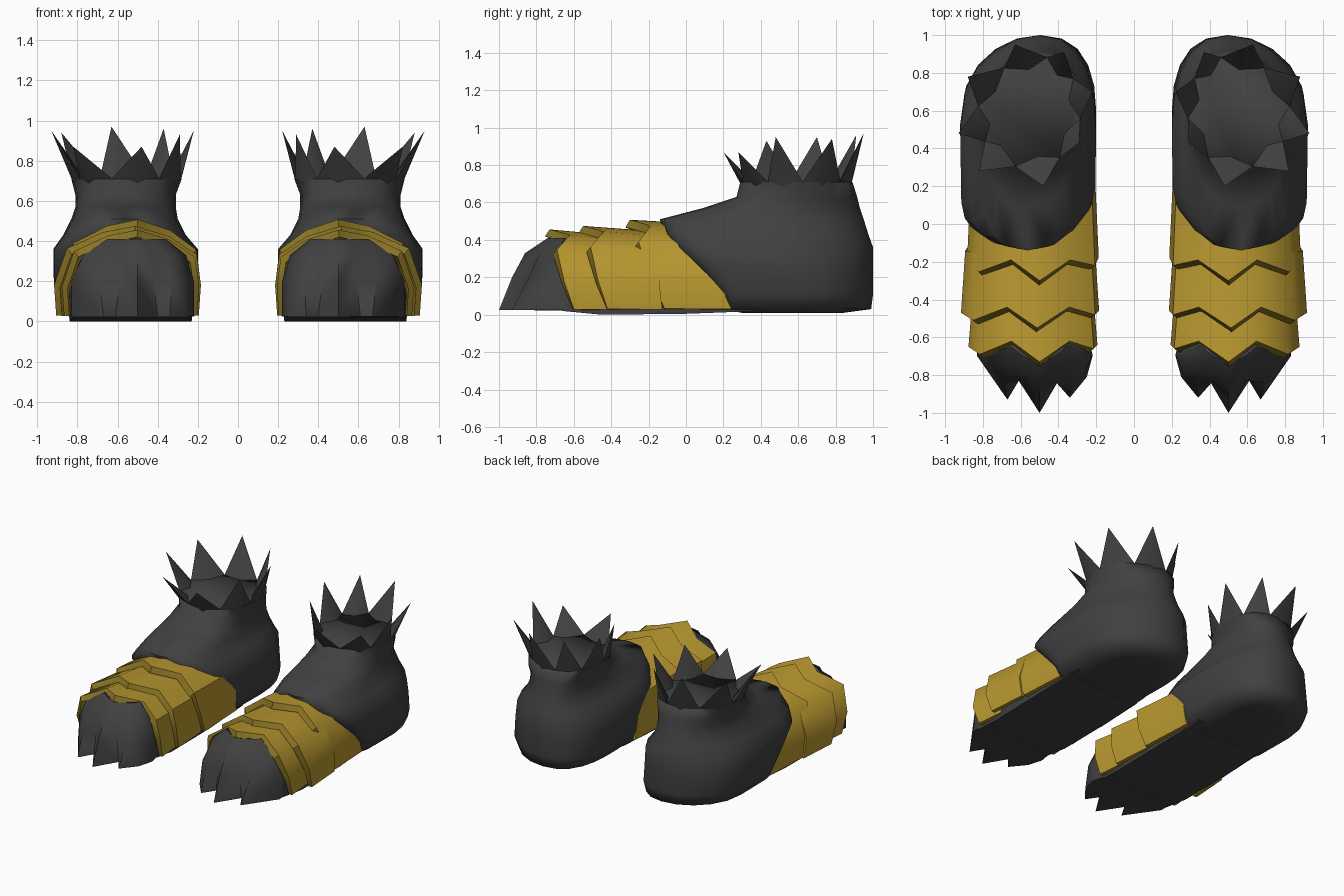
import bpy, bmesh, math

if "Cube" in bpy.data.objects:
    bpy.data.objects.remove(bpy.data.objects["Cube"])


def material(name, rgb):
    m = bpy.data.materials.new(name)
    m.diffuse_color = (*rgb, 1)
    m.use_nodes = True
    m.node_tree.nodes["Principled BSDF"].inputs["Base Color"].default_value = m.diffuse_color
    return m


DARK = material("charcoal hide", (0.052, 0.052, 0.052))
GOLD = material("gold plate", (0.48, 0.31, 0.029))
OLIVE = material("dark gold rim", (0.25, 0.172, 0.017))


def finish(name, bm, mats, angle=40):
    """Turn a bmesh into a smooth-shaded object mirrored to the other foot."""
    bmesh.ops.recalc_face_normals(bm, faces=bm.faces)
    me = bpy.data.meshes.new(name)
    bm.to_mesh(me)
    bm.free()
    ob = bpy.data.objects.new(name, me)
    bpy.context.collection.objects.link(ob)
    for m in mats:
        me.materials.append(m)
    bpy.ops.object.select_all(action='DESELECT')
    ob.select_set(True)
    bpy.context.view_layer.objects.active = ob
    bpy.ops.object.shade_smooth_by_angle(angle=math.radians(angle))
    mod = ob.modifiers.new("other_foot", 'MIRROR')
    mod.use_clip = False
    mod.use_mirror_merge = False
    return ob


def loft(bm, rings):
    """Skin closed rings of equal length and cap both ends."""
    vs = [[bm.verts.new(p) for p in r] for r in rings]
    n = len(vs[0])
    for a, b in zip(vs, vs[1:]):
        for i in range(n):
            j = (i + 1) % n
            bm.faces.new((a[i], a[j], b[j], b[i]))
    bm.faces.new(vs[0])
    bm.faces.new(vs[-1])


def spow(v, e):
    return math.copysign(abs(v) ** e, v)


# Boot: stacked outlines (z, x min, x max, front y, back y, front squareness)
SECTIONS = [
    (0.01, 0.36, 0.74, 0.30, 0.84, 0.22),
    (0.03, 0.23, 0.87, 0.20, 0.99, 0.22),
    (0.11, 0.20, 0.91, 0.19, 1.00, 0.25),
    (0.25, 0.20, 0.92, 0.06, 1.00, 0.28),
    (0.36, 0.20, 0.92, -0.05, 1.00, 0.32),
    (0.43, 0.26, 0.87, -0.11, 0.975, 0.45),
    (0.51, 0.30, 0.83, -0.14, 0.95, 0.75),
    (0.57, 0.31, 0.81, 0.09, 0.93, 0.85),
    (0.63, 0.31, 0.81, 0.27, 0.915, 0.95),
    (0.71, 0.28, 0.83, 0.29, 0.89, 1.00),
]
rings = []
N = 20
for z, x0, x1, yf, yb, e in SECTIONS:
    ring = []
    cy = max(0.45, (yf + yb) / 2)
    for i in range(N):
        a = 2 * math.pi * i / N
        c, s = math.cos(a), math.sin(a)
        k = e if s < 0 else 0.93
        x = (x0 + x1) / 2 + (x1 - x0) / 2 * spow(c, k)
        x -= 0.06 * max(0, s) ** 2          # heel points slightly inward
        y = cy + (cy - yf if s < 0 else yb - cy) * spow(s, k)
        if s < -0.1 and z < 0.5:            # opening sits further back on the inner side
            y += 0.5 * max(0, 0.37 - x) * min(1, z / 0.3)
        ring.append((x, y, z))
    rings.append(ring)
bm = bmesh.new()
loft(bm, rings)
finish("boot", bm, [DARK], 86)

# Crown of broad outward spikes around the ankle opening
TIPS = [(0.48, 0.20, 0.87), (0.82, 0.28, 0.87), (0.93, 0.48, 0.95),
        (0.88, 0.78, 0.94), (0.63, 0.95, 0.97), (0.37, 0.91, 0.96),
        (0.22, 0.70, 0.95), (0.29, 0.43, 0.93)]
CX, CY, RX, RY = 0.555, 0.59, 0.275, 0.30
angs = [math.atan2((y - CY) / RY, (x - CX) / RX) for x, y, z in TIPS]
bm = bmesh.new()
for i, tip in enumerate(TIPS):
    def gap(j):
        d = (angs[j % len(TIPS)] - angs[i] + math.pi) % (2 * math.pi) - math.pi
        return angs[i] + d / 2

    def rim(a, r, z):
        back = max(0, math.sin(a)) ** 2
        return bm.verts.new((CX - 0.05 * back + RX * r * math.cos(a), CY + RY * r * math.sin(a), z))
    left, right = rim(gap(i - 1), 0.99, 0.712), rim(gap(i + 1), 0.99, 0.712)
    outer, inner = rim(angs[i], 1.0, 0.69), rim(angs[i], 0.76, 0.70)
    t = bm.verts.new(tip)
    base = [left, outer, right, inner]
    for k in range(4):
        bm.faces.new((base[k], base[(k + 1) % 4], t))
    bm.faces.new(base)
finish("ankle_spikes", bm, [DARK], 45)

# Arch shared by the foot and its plates, inner side to outer side (x, z)
ARCH = [(0.20, 0.03), (0.19, 0.18), (0.21, 0.33), (0.34, 0.42), (0.50, 0.47),
        (0.65, 0.44), (0.82, 0.36), (0.88, 0.18), (0.87, 0.03)]
MID = 0.53

# Foot core with the flat sole
bm = bmesh.new()
core = []
for y, s, low in ((-0.66, 0.86, 0.02), (-0.45, 0.90, 0.0), (0.0, 0.91, 0.005), (0.4, 0.88, 0.02)):
    core.append([(MID + (x - MID) * s, y, max(low, z * s - 0.03)) for x, z in ARCH])
loft(bm, core)
finish("foot_and_sole", bm, [DARK])

# Toes: rows of (x, y) from the ground up, with three claw points
ROWS = [
    (0.025, [(0.25, -0.56), (0.22, -0.70), (0.25, -0.81), (0.34, -0.92), (0.40, -0.83),
             (0.50, -1.0), (0.61, -0.83), (0.67, -0.93), (0.83, -0.70), (0.82, -0.56)]),
    (0.20, [(0.25, -0.56), (0.22, -0.69), (0.26, -0.79), (0.33, -0.85), (0.42, -0.83),
            (0.50, -0.93), (0.59, -0.83), (0.69, -0.84), (0.83, -0.68), (0.82, -0.56)]),
    (0.33, [(0.29, -0.56), (0.26, -0.67), (0.30, -0.74), (0.36, -0.79), (0.43, -0.80),
            (0.50, -0.86), (0.57, -0.80), (0.65, -0.78), (0.77, -0.69), (0.74, -0.56)]),
    (0.41, [(0.40, -0.56), (0.36, -0.64), (0.38, -0.67), (0.42, -0.70), (0.46, -0.72),
            (0.50, -0.74), (0.55, -0.72), (0.60, -0.69), (0.65, -0.65), (0.61, -0.56)]),
]
bm = bmesh.new()
loft(bm, [[(x, y, z * (0.86 if y > -0.6 else 1)) for x, y in row] for z, row in ROWS])
finish("clawed_toes", bm, [DARK], 50)

# Overlapping plates with a pointed front edge and a darker front rim
EDGE = [0.11, 0.07, 0.05, 0.09, -0.02, 0.09, 0.02, 0.06, 0.11]


def plate(name, front, back, width, height, sweep, shift=0.0):
    def loop(y, s, follow, lead=0.0):
        pts = []
        for (x, z), d in zip(ARCH, EDGE):
            up = min(z / 0.4, 1)
            d = d + sweep * (1 - up)
            pts.append((MID + shift + (x - MID) * width * s,
                        y + d * follow - lead * up, max(0.02, z * height * s)))
        return pts
    bm = bmesh.new()
    loops = [loop(back, 0.94, 0.3), loop(front, 1.0, 1),
             loop(front, 0.92, 1, 0.024), loop(back, 0.88, 0.3)]
    vs = [[bm.verts.new(p) for p in lp] for lp in loops]
    for k in range(4):
        a, b = vs[k], vs[(k + 1) % 4]
        for i in range(len(ARCH) - 1):
            f = bm.faces.new((a[i], a[i + 1], b[i + 1], b[i]))
            f.material_index = 1 if k == 1 else 0
    for end in (0, -1):
        bm.faces.new([v[end] for v in vs])
    finish(name, bm, [GOLD, OLIVE], 45)


plate("toe_plate", -0.71, -0.42, 0.99, 0.97, 0.0)
plate("middle_plate", -0.53, -0.16, 1.06, 1.01, 0.0, 0.015)
plate("instep_plate", -0.28, 0.24, 1.01, 1.08, 0.06)
